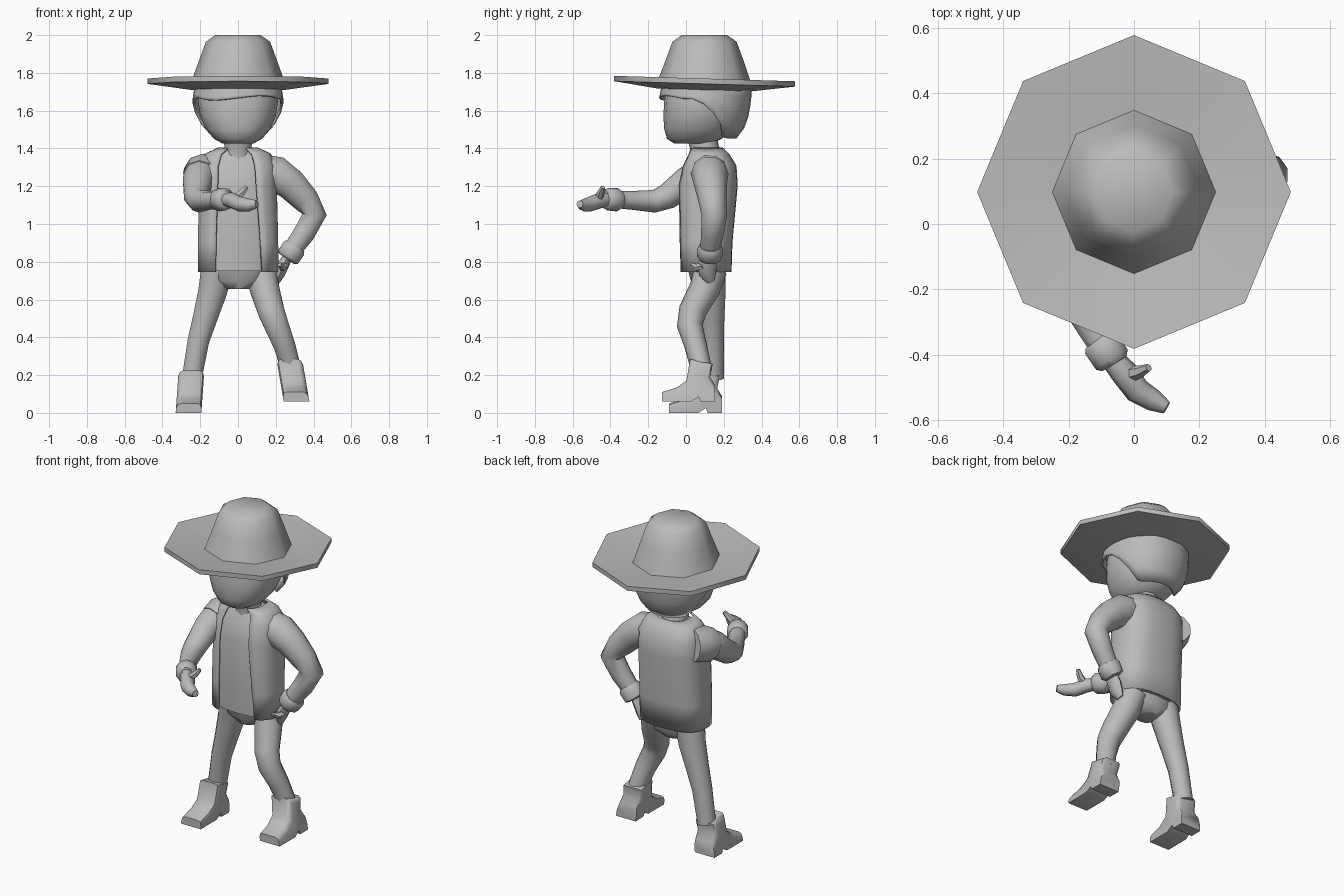
import bpy, bmesh, math
from mathutils import Vector, Matrix

cube = bpy.data.objects.get("Cube")
if cube:
    bpy.data.objects.remove(cube, do_unlink=True)

GREY = (0.5, 0.5, 0.5, 1)
mat = bpy.data.materials.new("plain grey")
mat.use_nodes = True
mat.diffuse_color = GREY
mat.node_tree.nodes["Principled BSDF"].inputs["Base Color"].default_value = GREY


def finish(name, bm, angle=50, thickness=0):
    bmesh.ops.recalc_face_normals(bm, faces=bm.faces)
    mesh = bpy.data.meshes.new(name)
    bm.to_mesh(mesh)
    bm.free()
    mesh.materials.append(mat)
    ob = bpy.data.objects.new(name, mesh)
    bpy.context.collection.objects.link(ob)
    bpy.ops.object.select_all(action='DESELECT')
    bpy.context.view_layer.objects.active = ob
    ob.select_set(True)
    bpy.ops.object.shade_smooth_by_angle(angle=math.radians(angle))
    if thickness:
        mod = ob.modifiers.new("thickness", 'SOLIDIFY')
        mod.thickness = thickness
    return ob


def skin(name, rings, closed=True, caps=True, **kw):
    """Bridge a list of point rings into one surface."""
    bm = bmesh.new()
    rows = [[bm.verts.new(p) for p in ring] for ring in rings]
    n = len(rows[0])
    for a, b in zip(rows, rows[1:]):
        for i in range(n if closed else n - 1):
            j = (i + 1) % n
            bm.faces.new((a[i], a[j], b[j], b[i]))
    if caps:
        bm.faces.new(rows[0])
        bm.faces.new(rows[-1])
    return finish(name, bm, **kw)


def oval(z, cy, rx, ry, angles, power=0.85):
    def soft(v):
        return math.copysign(abs(v) ** power, v)
    return [Vector((rx * soft(math.sin(a)), cy - ry * soft(math.cos(a)), z)) for a in angles]


def circle(n):
    return [math.tau * i / n for i in range(n)]


def tube(name, path, sides=10, flat=1.0, ref=(0, 1, 0), **kw):
    """Limb along (x, y, z, radius) points; flat squeezes it across ref."""
    pts = [Vector(p[:3]) for p in path]
    rings = []
    for i, p in enumerate(pts):
        t = (pts[min(i + 1, len(pts) - 1)] - pts[max(i - 1, 0)]).normalized()
        u = (Vector(ref) - t * t.dot(Vector(ref))).normalized()
        v = t.cross(u)
        r = path[i][3]
        rings.append([p + r * (math.cos(a) * u + flat * math.sin(a) * v) for a in circle(sides)])
    return skin(name, rings, **kw)


def sample(profile, z):
    """Interpolate an (z, cy, rx, ry) profile at a height."""
    for a, b in zip(profile, profile[1:]):
        if z <= b[0]:
            k = max(0, (z - a[0]) / (b[0] - a[0]))
            return [p + (q - p) * k for p, q in zip(a[1:], b[1:])]
    return profile[-1][1:]


# Hat: eight-sided lathe, brim dipping slightly to the back
hat = [(0.12, 2.0), (0.17, 1.965), (0.205, 1.87), (0.25, 1.745),
       (0.48, 1.77), (0.48, 1.742), (0.25, 1.71), (0.15, 1.71)]
skin("hat", [[Vector((r * math.sin(a), 0.098 + r * math.cos(a),
                      z - (0.03 * r * math.cos(a) if z < 1.8 else 0)))
              for a in circle(8)] for r, z in hat], angle=60)

# Head and neck
HEAD = [(1.425, 0.03, 0.08, 0.09), (1.45, 0.045, 0.125, 0.145), (1.5, 0.06, 0.17, 0.175),
        (1.57, 0.07, 0.2, 0.19), (1.65, 0.08, 0.212, 0.195), (1.73, 0.09, 0.2, 0.19)]
skin("head", [oval(*row, circle(16), 0.9) for row in HEAD])
tube("neck", [(0, 0.11, 1.34, 0.085), (0, 0.1, 1.4, 0.075), (0, 0.08, 1.48, 0.08)])

# Hair: shell over the head, short fringe in front, long at the nape
angles = circle(28)
rings = []
for k in range(6):
    ring = []
    for i, a in enumerate(angles):
        y = 0.08 - 0.2 * math.cos(a)
        low = 1.665 if y < 0 else max(1.46, 1.665 - 0.1 * y - 3.2 * max(0, y - 0.04) ** 1.6)
        if y < 0:
            low += 0.012 * math.sin(3 * a)
        z = 1.735 + (low - 1.735) * k / 5
        cy, rx, ry = sample(HEAD, z)
        back = 0.02 * (1 - math.cos(a)) / 2
        ring.append(oval(z, cy + back, rx + 0.018, ry + 0.018 + back, [a], 0.9)[0])
    rings.append(ring)
skin("hair", rings, caps=False, thickness=-0.012)

# Torso with open vest over it
BODY = [(0.75, 0.1, 0.188, 0.115), (0.9, 0.1, 0.188, 0.12), (1.2, 0.113, 0.18, 0.135),
        (1.3, 0.122, 0.178, 0.12), (1.36, 0.12, 0.15, 0.085), (1.39, 0.11, 0.085, 0.065)]
skin("shirt", [oval(*row, circle(18), 0.75) for row in BODY])
rings = []
for z, cy, rx, ry in BODY:
    left_edge = 0.55 - 0.35 * (z - 0.75)
    right_edge = 0.5 - 0.1 * (z - 0.75)
    span = math.tau - left_edge - right_edge
    sweep = [left_edge + span * i / 22 for i in range(23)]
    low = z - 0.005 if z < 0.8 else z + 0.005
    rings.append(oval(low, cy, rx + 0.014, ry + 0.014, sweep, 0.75))
skin("vest", rings, closed=False, caps=False, thickness=-0.012)

# Hips
skin("hips", [oval(*row, circle(14)) for row in
              [(0.655, 0.11, 0.06, 0.06), (0.7, 0.115, 0.15, 0.09), (0.78, 0.11, 0.175, 0.105)]])

# Legs
tube("right_leg", [(-0.11, 0.12, 0.76, 0.09), (-0.135, 0.13, 0.64, 0.08), (-0.175, 0.135, 0.5, 0.068),
                   (-0.21, 0.14, 0.38, 0.06), (-0.245, 0.145, 0.18, 0.055)])
tube("left_leg", [(0.12, 0.13, 0.76, 0.088), (0.14, 0.1, 0.66, 0.082), (0.175, 0.035, 0.54, 0.074),
                  (0.205, 0.02, 0.46, 0.068), (0.245, 0.05, 0.36, 0.06), (0.285, 0.085, 0.22, 0.055)])

# Boots: side profile with raised heel, extruded and sheared to lean with the leg
BOOT = [(-0.14, 0), (-0.14, 0.05), (-0.06, 0.075), (-0.01, 0.11), (0.01, 0.225), (0.13, 0.2),
        (0.115, 0.13), (0.14, 0.09), (0.14, 0), (0.065, 0), (0.055, 0.025), (0.015, 0)]


def boot(name, x, y, z, lean):
    bm = bmesh.new()
    face = bm.faces.new([bm.verts.new((-0.068, *p)) for p in BOOT])
    ext = bmesh.ops.extrude_face_region(bm, geom=[face])
    for v in ext["geom"]:
        if isinstance(v, bmesh.types.BMVert):
            v.co.x = 0.068
    long_edges = [e for e in bm.edges if abs(e.verts[0].co.x - e.verts[1].co.x) < 0.01
                  and min(v.co.z for v in e.verts) > 0.04]
    bmesh.ops.bevel(bm, geom=long_edges, offset=0.025, segments=2, affect='EDGES', profile=0.5)
    for v in bm.verts:
        v.co = Vector((v.co.x + x + lean * v.co.z, v.co.y + y, v.co.z + z))
    return finish(name, bm, angle=45)


boot("right_boot", -0.262, 0.05, 0, 0.07)
boot("left_boot", 0.31, 0.012, 0.06, -0.17)

# Left arm, bent with the hand on the hip
tube("left_sleeve", [(0.12, 0.125, 1.285, 0.09), (0.2, 0.125, 1.265, 0.1), (0.28, 0.13, 1.21, 0.088),
                     (0.36, 0.14, 1.125, 0.075), (0.405, 0.15, 1.05, 0.068), (0.35, 0.14, 0.95, 0.06),
                     (0.285, 0.127, 0.86, 0.052)])
tube("left_cuff", [(0.305, 0.13, 0.885, 0.058), (0.295, 0.13, 0.87, 0.068),
                   (0.265, 0.125, 0.825, 0.066), (0.258, 0.125, 0.815, 0.05)])
tube("left_hand", [(0.265, 0.12, 0.83, 0.04), (0.24, 0.11, 0.785, 0.052), (0.222, 0.115, 0.735, 0.045),
                   (0.208, 0.13, 0.695, 0.024)], sides=8, flat=0.6)
tube("left_thumb", [(0.25, 0.09, 0.78, 0.022), (0.235, 0.055, 0.77, 0.02), (0.22, 0.03, 0.785, 0.012)],
     sides=6, ref=(1, 0, 0))

# Right arm, reaching forward and inward
UP = (0, 0, 1)
tube("right_sleeve", [(-0.16, 0.17, 1.285, 0.08), (-0.19, 0.1, 1.275, 0.095), (-0.215, 0.0, 1.22, 0.08),
                      (-0.22, -0.1, 1.145, 0.068), (-0.205, -0.17, 1.12, 0.06), (-0.15, -0.28, 1.125, 0.05),
                      (-0.09, -0.38, 1.13, 0.045)], ref=UP)
tube("right_cuff", [(-0.11, -0.352, 1.128, 0.05), (-0.1, -0.365, 1.128, 0.062),
                    (-0.068, -0.415, 1.132, 0.06), (-0.06, -0.428, 1.132, 0.045)], ref=UP)
tube("right_hand", [(-0.07, -0.41, 1.13, 0.035), (-0.03, -0.455, 1.125, 0.042), (0.01, -0.51, 1.105, 0.04),
                    (0.06, -0.54, 1.1, 0.034), (0.1, -0.562, 1.105, 0.02)], sides=8, flat=1.0, ref=UP)
tube("right_thumb", [(-0.015, -0.46, 1.135, 0.024), (0.02, -0.452, 1.165, 0.02), (0.045, -0.44, 1.195, 0.012)],
     sides=6)

# Vest armhole edges around both shoulders
tube("right_armhole", [(-0.155, 0.17, 1.275, 0.1), (-0.185, 0.1, 1.265, 0.108), (-0.195, 0.055, 1.245, 0.1)], ref=UP)
